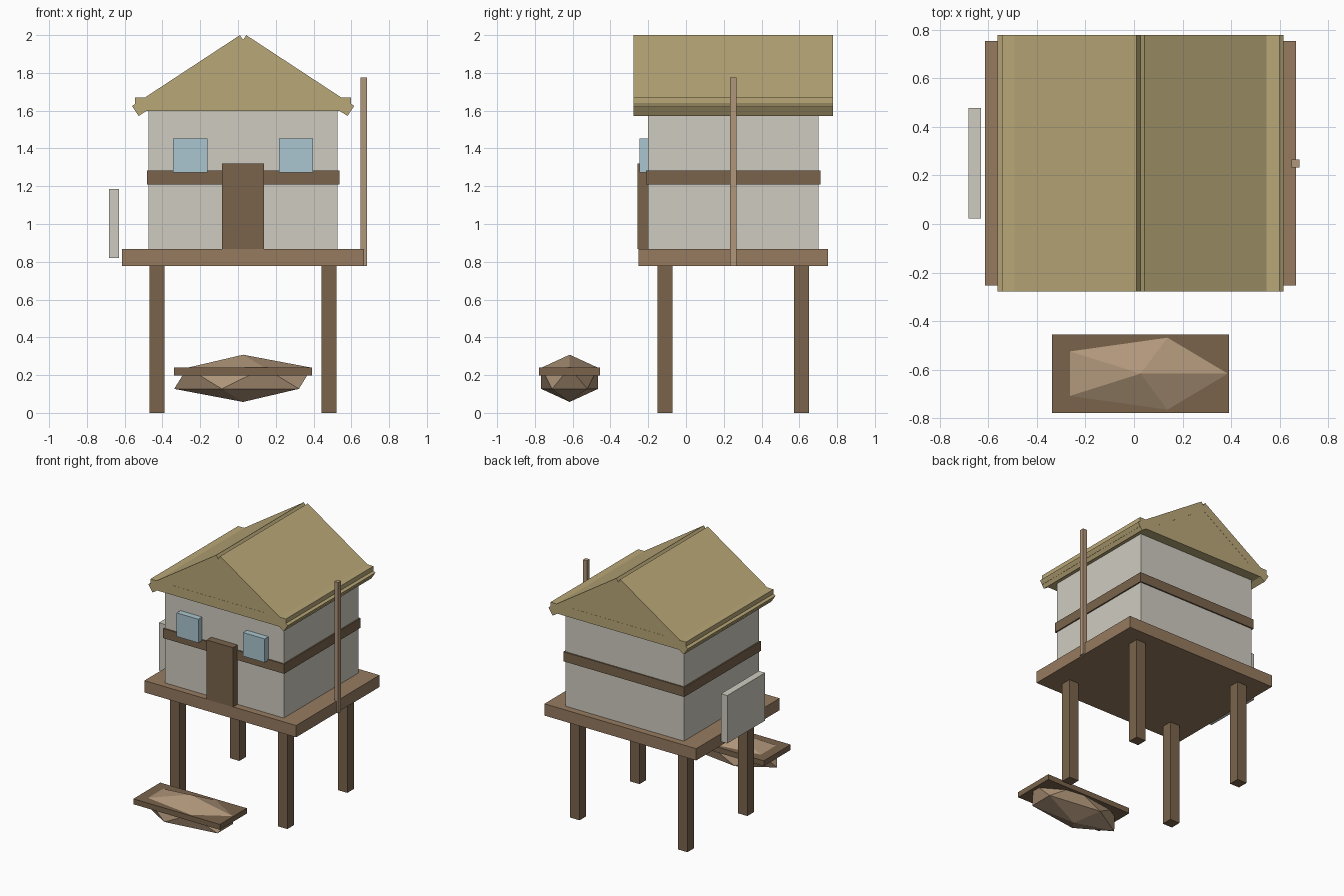
import bpy, bmesh
from mathutils import Vector

if "Cube" in bpy.data.objects:
    bpy.data.objects.remove(bpy.data.objects["Cube"])

CX, CY = 0.027, 0.25   # centre of the house on the ground plan


def material(name, hex_code):
    lin = lambda c: c / 12.92 if c <= 0.04045 else ((c + 0.055) / 1.055) ** 2.4
    m = bpy.data.materials.new(name)
    m.diffuse_color = [lin(int(hex_code[i:i + 2], 16) / 255) for i in (0, 2, 4)] + [1]
    m.use_nodes = True
    m.node_tree.nodes["Principled BSDF"].inputs["Base Color"].default_value = m.diffuse_color
    return m


DARK = material("dark_wood", "7A644C")
DECK = material("deck_wood", "967B60")
PALE = material("pale_wood", "B0967A")
THATCH = material("thatch", "B9A878")
WALL = material("plaster", "CFCCC0")
GLASS = material("glass", "AAC6D0")


def finish(name, bm, mat):
    bmesh.ops.recalc_face_normals(bm, faces=bm.faces)
    me = bpy.data.meshes.new(name)
    bm.to_mesh(me)
    bm.free()
    me.materials.append(mat)
    ob = bpy.data.objects.new(name, me)
    bpy.context.collection.objects.link(ob)
    return ob


def box(name, x, y, z, mat):
    """Box from (min, max) ranges on each axis."""
    bm = bmesh.new()
    bmesh.ops.create_cube(bm, size=1)
    for v in bm.verts:
        v.co = [r[0] + (c + 0.5) * (r[1] - r[0]) for c, r in zip(v.co, (x, y, z))]
    return finish(name, bm, mat)


def around(c, half):
    return (c - half, c + half)


def prism(name, profile, y, mat):
    """Extrude an (x, z) profile along y; x is relative to the house centre."""
    bm = bmesh.new()
    face = bm.faces.new([bm.verts.new((CX + px, y[0], pz)) for px, pz in profile])
    ext = bmesh.ops.extrude_face_region(bm, geom=[face])
    moved = [g for g in ext["geom"] if isinstance(g, bmesh.types.BMVert)]
    bmesh.ops.translate(bm, verts=moved, vec=(0, y[1] - y[0], 0))
    return finish(name, bm, mat)


# Stilts and deck
for sx, side in ((-1, "left"), (1, "right")):
    for sy, end in ((-1, "front"), (1, "back")):
        box(f"{end}_{side}_stilt", around(CX + sx * 0.455, 0.04),
            around(CY + sy * 0.361, 0.04), (0, 0.78), DARK)
box("deck", around(CX, 0.64), around(CY, 0.5025), (0.777, 0.867), DECK)

# House walls with a timber band
box("house_walls", around(CX, 0.5), around(CY, 0.451), (0.867, 1.6), WALL)
box("timber_band", around(CX, 0.51), around(CY, 0.461), (1.21, 1.283), DARK)

# Door and windows
box("door", around(CX, 0.111), (-0.257, -0.19), (0.867, 1.32), DARK)
for sx, side in ((-1, "left"), (1, "right")):
    box(f"{side}_window", around(CX + sx * 0.28, 0.091), (-0.247, -0.19),
        (1.273, 1.453), GLASS)

# Roof: eave block, gable filling and two tilted slabs
roof_y = around(CY, 0.5275)
box("eave_block", around(CX, 0.571), roof_y, (1.597, 1.67), THATCH)
prism("gable_filling", [(-0.45, 1.665), (0.45, 1.665), (0, 1.96)],
      around(CY, 0.5265), THATCH)
eave, ridge = Vector((-0.588, 1.625)), Vector((-0.0165, 2.0))
run = (ridge - eave).normalized()
inward = Vector((run.y, -run.x)) * 0.064
slab = [eave, ridge, ridge + inward, eave + inward]
for sx, side in ((1, "left"), (-1, "right")):
    prism(f"{side}_roof_slab", [(sx * p.x, p.y) for p in slab], roof_y, THATCH)

# Pole at the right edge and hanging panel on the left
box("side_pole", (0.649, 0.682), around(CY, 0.0165), (0.777, 1.775), PALE)
box("side_panel", (-0.682, -0.629), (0.022, 0.477), (0.82, 1.185), WALL)

# Boat: faceted hull with a flat plank rim
bm = bmesh.new()
bmesh.ops.create_icosphere(bm, subdivisions=1, radius=1)
bmesh.ops.scale(bm, verts=bm.verts, vec=(0.408, 0.177, 0.125))
bmesh.ops.translate(bm, verts=bm.verts, vec=(CX, -0.616, 0.183))
finish("boat_hull", bm, PALE)
box("boat_rim", around(CX, 0.365), around(-0.616, 0.162), (0.199, 0.24), DARK)
